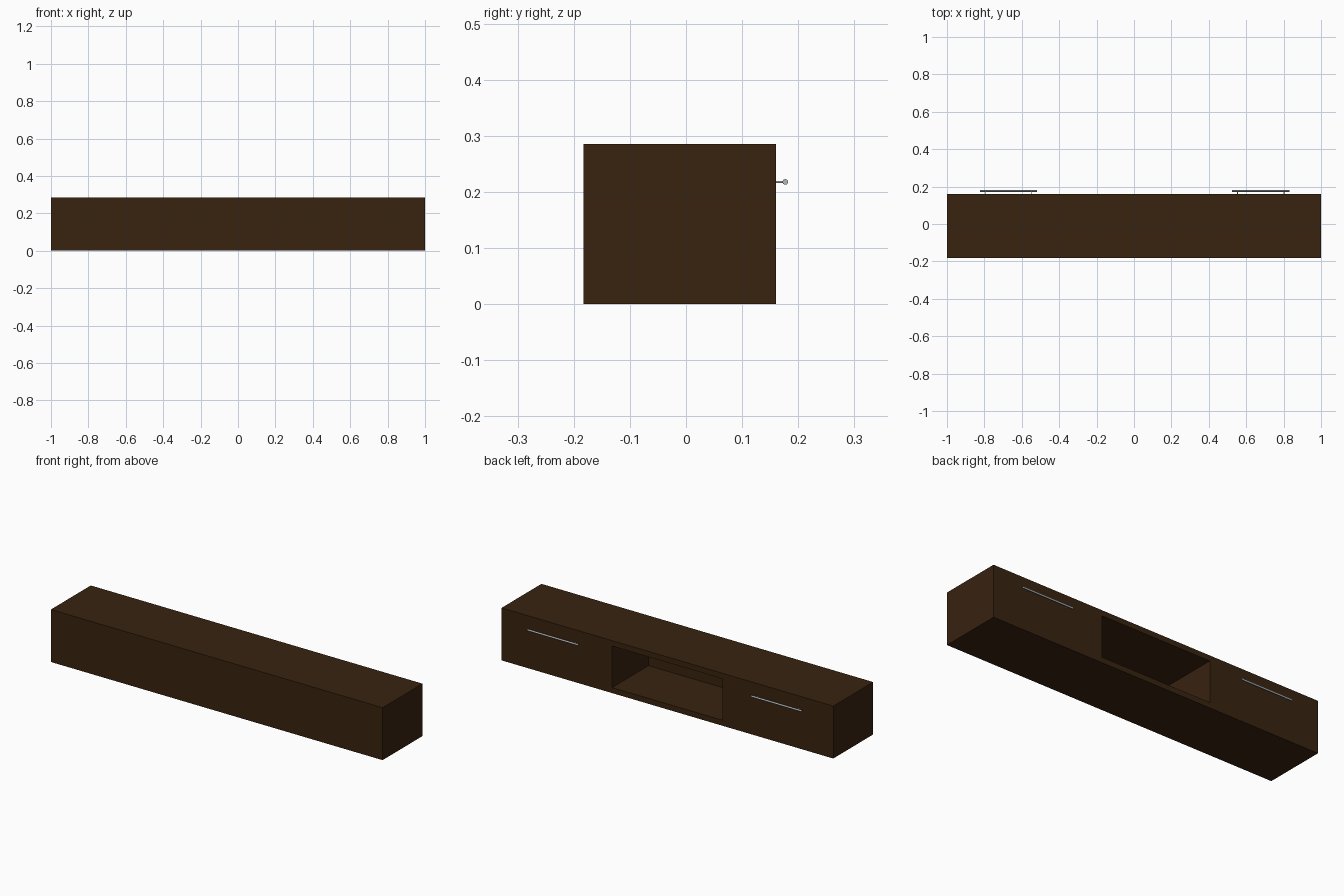
import bpy
import math

if "Cube" in bpy.data.objects:
    bpy.data.objects.remove(bpy.data.objects["Cube"])

# Overall sizes
W, Y0, Y1, H = 1.0, -0.183, 0.16, 0.286
T = 0.03          # board thickness
NX = 0.333        # half width of the open niche
HZ, HY = 0.218, 0.177


def material(name, color):
    m = bpy.data.materials.new(name)
    m.diffuse_color = color
    m.use_nodes = True
    m.node_tree.nodes["Principled BSDF"].inputs["Base Color"].default_value = m.diffuse_color
    return m


wood = material("dark_wood", (0.04, 0.017, 0.005, 1))
metal = material("brushed_metal", (0.45, 0.47, 0.5, 1))


def board(name, x0, x1, y0, y1, z0, z1):
    bpy.ops.mesh.primitive_cube_add(
        size=1, location=((x0 + x1) / 2, (y0 + y1) / 2, (z0 + z1) / 2))
    ob = bpy.context.object
    ob.name = name
    ob.scale = (x1 - x0, y1 - y0, z1 - z0)
    bpy.ops.object.transform_apply(location=False, rotation=False, scale=True)
    ob.data.materials.append(wood)
    return ob


def rod(name, loc, radius, length, rot):
    bpy.ops.mesh.primitive_cylinder_add(
        vertices=20, radius=radius, depth=length, location=loc, rotation=rot)
    ob = bpy.context.object
    ob.name = name
    ob.data.materials.append(metal)
    bpy.ops.object.shade_smooth_by_angle()
    return ob


# Carcass
board("top_board", -W, W, Y0, Y1, H - T, H)
board("bottom_board", -W, W, Y0, Y1, 0, T)
board("closed_panel", -W, W, Y0, Y0 + T, T, H - T)

FT = 0.02  # drawer front thickness
for side, s in (("left", -1), ("right", 1)):
    def span(a, b):
        return sorted((s * a, s * b))

    # End panel, niche divider and drawer front
    board(side + "_end_panel", *span(W - T, W), Y0 + T, Y1 - FT, T, H - T)
    board(side + "_divider", *span(NX, NX + T), Y0 + T, Y1 - FT, T, H - T)
    board(side + "_drawer_front", *span(NX, W), Y1 - FT, Y1, T, H - T)

    # Bar handle on two thin posts
    cx = 0.678 if s > 0 else -0.671
    rod(side + "_handle_bar", (cx, HY, HZ), 0.005, 0.306, (0, math.pi / 2, 0))
    for i, dx in enumerate((-0.124, 0.124)):
        rod(f"{side}_handle_post_{i + 1}", (cx + dx, (Y1 + HY) / 2, HZ),
            0.002, HY - Y1, (math.pi / 2, 0, 0))
